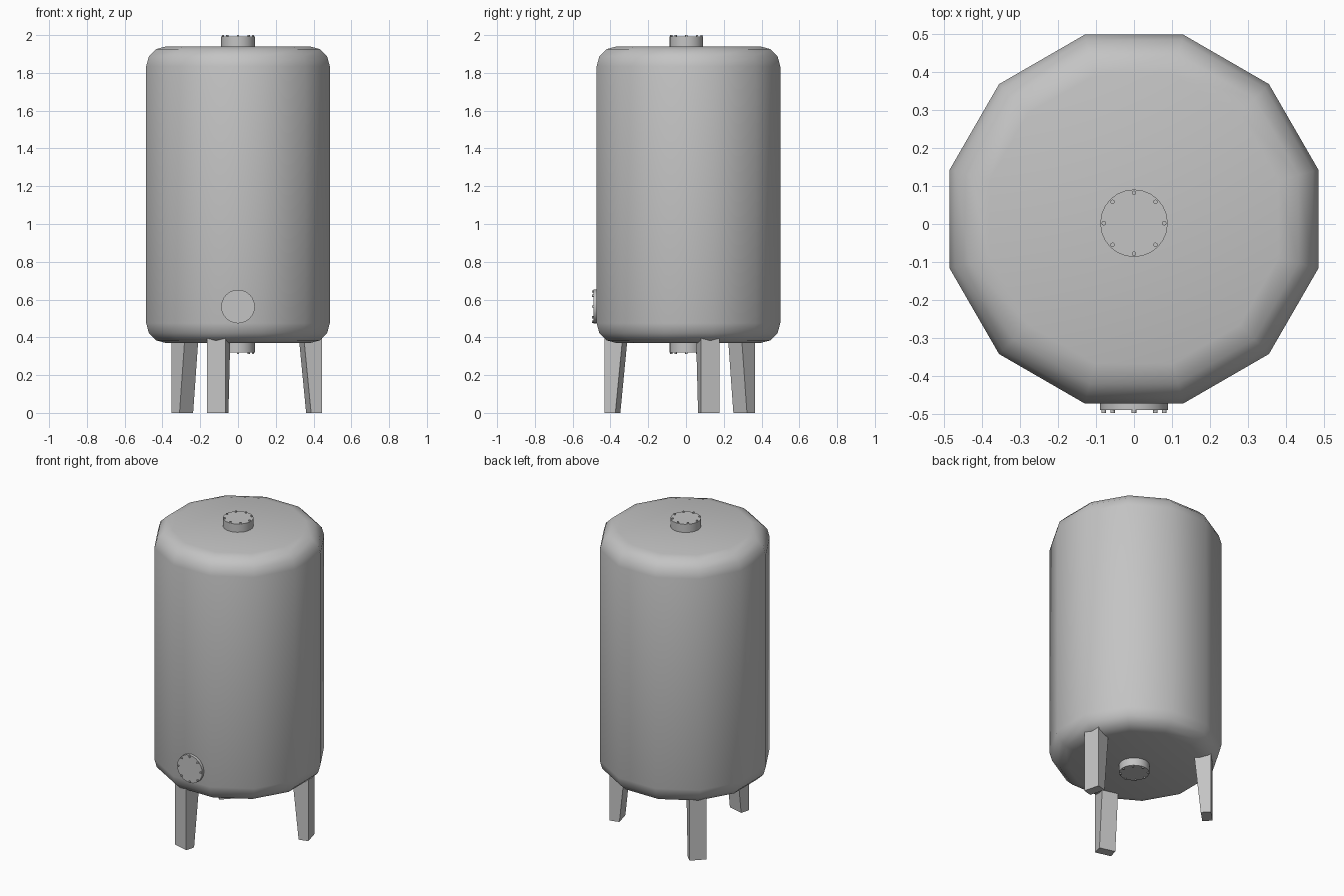
import bpy
import bmesh
import math
from mathutils import Matrix, Vector

cube = bpy.data.objects.get("Cube")
if cube:
    bpy.data.objects.remove(cube)

# One painted metal for the whole tank
steel = bpy.data.materials.new("grey_steel")
steel.use_nodes = True
steel.diffuse_color = (0.55, 0.55, 0.55, 1)
steel.node_tree.nodes["Principled BSDF"].inputs["Base Color"].default_value = steel.diffuse_color

AXIS_Y = 0.013          # tank axis sits slightly behind the origin
APOTHEM = 0.486
BOTTOM, TOP, ROUND = 0.37, 1.94, 0.105


def finish(name, bm, smooth_angle=None):
    bmesh.ops.recalc_face_normals(bm, faces=bm.faces[:])
    mesh = bpy.data.meshes.new(name)
    bm.to_mesh(mesh)
    bm.free()
    mesh.materials.append(steel)
    obj = bpy.data.objects.new(name, mesh)
    bpy.context.collection.objects.link(obj)
    if smooth_angle:
        bpy.ops.object.select_all(action='DESELECT')
        obj.select_set(True)
        bpy.context.view_layer.objects.active = obj
        bpy.ops.object.shade_smooth_by_angle(angle=math.radians(smooth_angle))
    return obj


# Twelve-sided body with rounded shoulders, stacked from rings
def tank_body(sides=12, steps=3):
    profile = []
    for centre_z, start in ((BOTTOM + ROUND, -90), (TOP - ROUND, 0)):
        for i in range(steps + 1):
            a = math.radians(start + 90 * i / steps)
            profile.append((APOTHEM - ROUND + ROUND * math.cos(a),
                            centre_z + ROUND * math.sin(a)))
    bm = bmesh.new()
    rings = []
    for r, z in profile:
        r /= math.cos(math.pi / sides)
        angles = [2 * math.pi * (k + 0.5) / sides for k in range(sides)]
        rings.append([bm.verts.new((r * math.cos(a), AXIS_Y + r * math.sin(a), z))
                      for a in angles])
    for low, high in zip(rings, rings[1:]):
        for k in range(sides):
            n = (k + 1) % sides
            bm.faces.new((low[k], low[n], high[n], high[k]))
    bm.faces.new(rings[0])
    bm.faces.new(rings[-1])
    return finish("tank_body", bm, 40)


# Round cover with a ring of eight bolts, pointing along a direction
def flange(name, base, direction, height, bolt_height=0.007, radius=0.089):
    bm = bmesh.new()
    place = Matrix.Translation(base) @ Vector(direction).to_track_quat('Z', 'Y').to_matrix().to_4x4()
    sink = 0.03

    def cylinder(r, x, y, low, high, segments):
        bmesh.ops.create_cone(
            bm, cap_ends=True, segments=segments, radius1=r, radius2=r, depth=high - low,
            matrix=place @ Matrix.Translation((x, y, (low + high) / 2)))

    cylinder(radius, 0, 0, -sink, height, 24)
    for k in range(8):
        a = k * math.pi / 4
        cylinder(0.006, 0.08 * math.cos(a), 0.08 * math.sin(a),
                 height - 0.01, height + bolt_height, 8)
    return finish(name, bm, 50)


# Leg with an upright outer face and a tapering inner face
def leg(name, degrees, outer=0.447, half_width=0.051):
    bm = bmesh.new()
    spin = Matrix.Translation((0, AXIS_Y, 0)) @ Matrix.Rotation(math.radians(degrees), 4, 'Z')
    ends = []
    for z, depth in ((0, 0.06), (0.42, 0.102)):
        corners = ((outer, -half_width), (outer, half_width),
                   (outer - depth, half_width), (outer - depth, -half_width))
        ends.append([bm.verts.new(spin @ Vector((x, y, z))) for x, y in corners])
    low, high = ends
    for k in range(4):
        n = (k + 1) % 4
        bm.faces.new((low[k], low[n], high[n], high[k]))
    bm.faces.new(low)
    bm.faces.new(high)
    return finish(name, bm)


tank_body()
flange("top_flange", (0, 0.002, TOP), (0, 0, 1), 0.053)
flange("bottom_flange", (0, 0.002, BOTTOM), (0, 0, -1), 0.05)
flange("front_hatch", (0, AXIS_Y - APOTHEM, 0.563), (0, -1, 0), 0.018)
for leg_name, angle in (("left_leg", 15), ("back_right_leg", 135), ("front_leg", 255)):
    leg(leg_name, angle)
